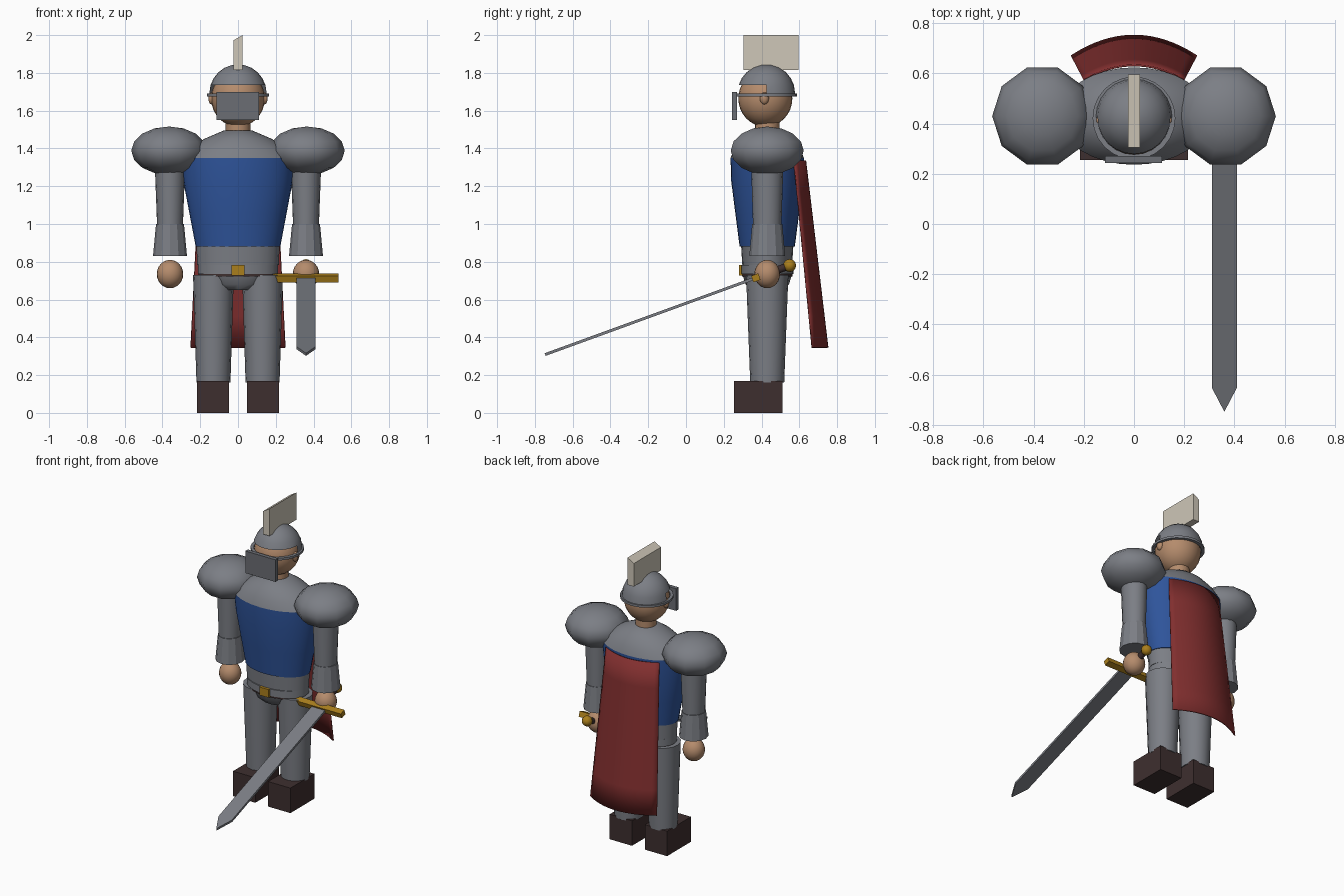
import bpy, bmesh, math
from mathutils import Matrix, Vector

if "Cube" in bpy.data.objects:
    bpy.data.objects.remove(bpy.data.objects["Cube"])

YC = 0.43  # depth of the body axis


def mat(name, r, g, b):
    m = bpy.data.materials.new(name)
    m.diffuse_color = (r, g, b, 1)
    m.use_nodes = True
    m.node_tree.nodes["Principled BSDF"].inputs["Base Color"].default_value = m.diffuse_color
    return m


STEEL = mat("steel", 0.20, 0.21, 0.235)
DARK = mat("visor_steel", 0.145, 0.153, 0.172)
BLUE = mat("blue_cloth", 0.028, 0.09, 0.33)
RED = mat("red_cloth", 0.22, 0.028, 0.028)
SKIN = mat("skin", 0.46, 0.26, 0.15)
BONE = mat("crest_bone", 0.62, 0.57, 0.48)
GOLD = mat("gold", 0.40, 0.21, 0.012)
BROWN = mat("dark_leather", 0.048, 0.028, 0.028)


def finish(name, bm, m, smooth=True):
    bmesh.ops.recalc_face_normals(bm, faces=bm.faces)
    me = bpy.data.meshes.new(name)
    bm.to_mesh(me)
    bm.free()
    me.materials.append(m)
    ob = bpy.data.objects.new(name, me)
    bpy.context.collection.objects.link(ob)
    if smooth:
        bpy.ops.object.select_all(action='DESELECT')
        ob.select_set(True)
        bpy.context.view_layer.objects.active = ob
        bpy.ops.object.shade_smooth_by_angle(angle=math.radians(42))
    return ob


def loft(name, rings, m, x=0, y=YC, n=24, smooth=True, cut=None):
    """Stack of elliptical rings (z, rx, ry), capped at both ends."""
    bm = bmesh.new()
    rows = [[bm.verts.new((x + rx * math.cos(2 * math.pi * i / n),
                           y + ry * math.sin(2 * math.pi * i / n), z)) for i in range(n)]
            for z, rx, ry in rings]
    for a, b in zip(rows, rows[1:]):
        for i in range(n):
            j = (i + 1) % n
            bm.faces.new((a[i], a[j], b[j], b[i]))
    bm.faces.new(rows[0])
    bm.faces.new(rows[-1])
    if cut:
        gone = [f for f in bm.faces if cut(f.calc_center_median())]
        bmesh.ops.delete(bm, geom=gone, context='FACES')
    return finish(name, bm, m, smooth)


def box(name, lo, hi, m, rot=None):
    bm = bmesh.new()
    lo, hi = Vector(lo), Vector(hi)
    bmesh.ops.create_cube(bm, size=1)
    for v in bm.verts:
        v.co = Vector(v.co[k] * (hi[k] - lo[k]) for k in range(3)) + (lo + hi) / 2
    if rot:
        bm.transform(rot)
    return finish(name, bm, m, False)


def ball(name, c, r, m, seg=20, rings=12, spin=0):
    bm = bmesh.new()
    bmesh.ops.create_uvsphere(bm, u_segments=seg, v_segments=rings, radius=1)
    bm.transform(Matrix.Translation(c) @ Matrix.Diagonal((*r, 1)) @ Matrix.Rotation(spin, 4, 'Z'))
    ob = finish(name, bm, m, False)
    ob.data.shade_smooth()
    return ob


# Limbs, mirrored left and right
for s, side in ((-1, "right"), (1, "left")):
    box(side + "_boot", (s * 0.132 - 0.084, 0.255, 0), (s * 0.132 + 0.084, 0.512, 0.17), BROWN)
    loft(side + "_leg", [(0.16, 0.09, 0.09), (0.73, 0.108, 0.112)], STEEL, x=s * 0.13, n=16)
    loft(side + "_arm", [(0.98, 0.068, 0.075), (1.3, 0.08, 0.085)], STEEL, x=s * 0.36, n=16)
    loft(side + "_cuff", [(0.83, 0.09, 0.095), (1.0, 0.074, 0.08)], STEEL, x=s * 0.36, n=12, smooth=False)
    ball(side + "_hand", (s * 0.36, YC, 0.735), (0.07, 0.068, 0.075), SKIN)
    ball(side + "_pauldron", (s * 0.365, YC, 1.388), (0.2, 0.203, 0.128), STEEL,
         seg=10, rings=8, spin=math.radians(18))
    ball(side + "_ear", (s * 0.14, 0.415, 1.665), (0.018, 0.024, 0.032), SKIN, 10, 8)

# Hips, belt and waist
loft("hips", [(0.65, 0.10, 0.085), (0.68, 0.165, 0.115), (0.73, 0.205, 0.13)], STEEL, n=16)
loft("belt_lining", [(0.722, 0.208, 0.134), (0.735, 0.208, 0.134)], BROWN)
loft("belt", [(0.735, 0.213, 0.14), (0.782, 0.213, 0.14)], STEEL)
loft("waist", [(0.782, 0.216, 0.132), (0.88, 0.22, 0.138)], STEEL)
box("buckle", (-0.035, 0.28, 0.727), (0.035, 0.32, 0.782), GOLD)

# Tunic and chest plate
loft("tunic", [(0.88, 0.224, 0.146), (1.05, 0.256, 0.168), (1.23, 0.29, 0.191),
               (1.35, 0.30, 0.194)], BLUE, n=32)
loft("shoulder_yoke", [(1.35, 0.30, 0.194), (1.40, 0.255, 0.175), (1.45, 0.18, 0.135),
                       (1.495, 0.075, 0.075)], STEEL, n=32)

# Neck and head
loft("neck", [(1.46, 0.066, 0.066), (1.58, 0.066, 0.066)], SKIN, n=16)
ball("head", (0, 0.42, 1.665), (0.142, 0.143, 0.15), SKIN, 24, 16)

# Helmet dome with an open brow band at the front
angles = [math.radians(a) for a in (0, 17, 32, 47, 62, 77, 87)]
dome = loft("helmet", [(1.69 + 0.155 * math.sin(a), 0.152 * math.cos(a), 0.153 * math.cos(a))
                       for a in angles], STEEL, y=0.425, n=24,
            cut=lambda c: c.z < 1.691 or (c.z < 1.735 and c.y < 0.42))

# Thin rim around the helmet
bm = bmesh.new()
n = 24
rim = []
for i in range(n):
    t = 2 * math.pi * i / n
    rim.append([bm.verts.new((r * math.cos(t), 0.422 + r * math.sin(t), z))
                for r, z in ((0.145, 1.675), (0.165, 1.675), (0.165, 1.69), (0.145, 1.69))])
for i in range(n):
    a, b = rim[i], rim[(i + 1) % n]
    for k in range(4):
        bm.faces.new((a[k], b[k], b[(k + 1) % 4], a[(k + 1) % 4]))
finish("helmet_rim", bm, STEEL)

# Visor plate and crest with a slanted top
box("visor", (-0.115, 0.243, 1.55), (0.112, 0.27, 1.70), DARK)
crest = box("crest", (-0.024, 0.305, 1.815), (0.023, 0.596, 2.0), BONE)
for v in crest.data.vertices:
    if v.co.z > 1.9 and v.co.x < 0:
        v.co.z = 1.972

# Cape: curved sheet that flares backwards towards the hem
bm = bmesh.new()
cols, steps = 16, 6
grid = []
for j in range(steps + 1):
    t = j / steps
    row = []
    for i in range(cols + 1):
        u = 2 * i / cols - 1
        half = 0.20 + 0.05 * t
        mid = 0.632 + 0.118 * t
        sag = 0.06 + 0.022 * t
        row.append(bm.verts.new((half * u, mid - sag * u * u, 1.335 - 0.99 * t)))
    grid.append(row)
for a, b in zip(grid, grid[1:]):
    for i in range(cols):
        bm.faces.new((a[i], a[i + 1], b[i + 1], b[i]))
cape = finish("cape", bm, RED)
sol = cape.modifiers.new("thickness", 'SOLIDIFY')
sol.thickness = 0.008
sol.offset = 0

# Sword: built along -y from the guard, then tipped downwards
pose = Matrix.Translation((0.36, 0.37, 0.715)) @ Matrix.Rotation(math.radians(20), 4, 'X')
bm = bmesh.new()
outline = [(-0.05, 0), (0.05, 0), (0.05, -1.085), (0, -1.187), (-0.05, -1.085)]
face = bm.faces.new([bm.verts.new((x, y, -0.0075)) for x, y in outline])
ext = bmesh.ops.extrude_face_region(bm, geom=[face])
bmesh.ops.translate(bm, vec=(0, 0, 0.015),
                    verts=[g for g in ext["geom"] if isinstance(g, bmesh.types.BMVert)])
bm.transform(pose)
finish("sword_blade", bm, STEEL, False)
box("sword_guard", (-0.175, -0.02, -0.018), (0.172, 0.02, 0.018), GOLD, pose)
bm = bmesh.new()
bmesh.ops.create_cone(bm, cap_ends=True, segments=12, radius1=0.02, radius2=0.02, depth=0.18,
                      matrix=pose @ Matrix.Translation((0, 0.09, 0)) @ Matrix.Rotation(math.pi / 2, 4, 'X'))
finish("sword_grip", bm, BROWN)
ball("sword_pommel", pose @ Vector((0, 0.19, 0)), (0.034, 0.034, 0.034), GOLD, 10, 8)
